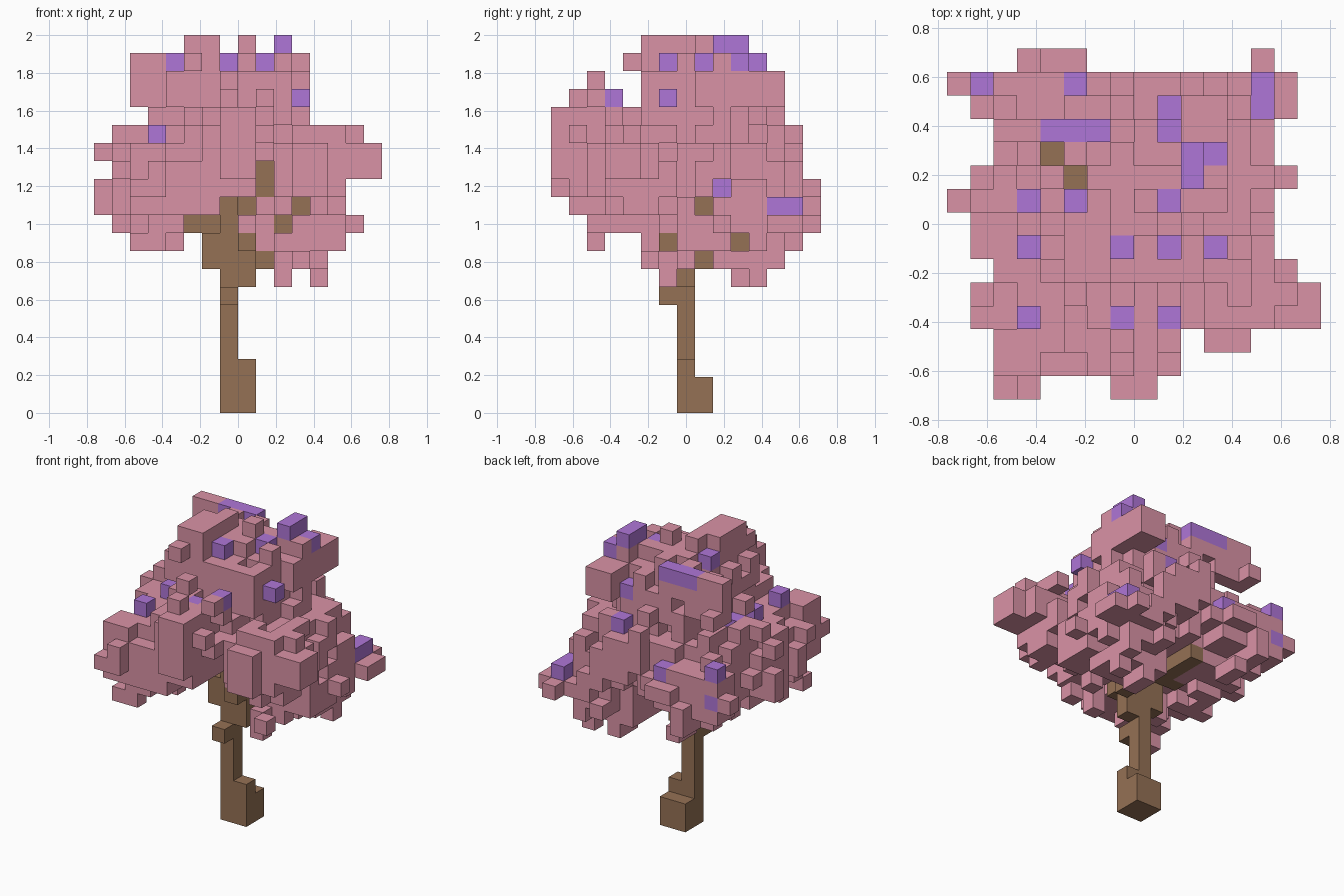
import bpy
import bmesh
import random

random.seed(4)
CELL = 2 / 21
if "Cube" in bpy.data.objects:
    bpy.data.objects.remove(bpy.data.objects["Cube"])


def material(name, colour):
    mat = bpy.data.materials.new(name)
    mat.use_nodes = True
    mat.diffuse_color = (*colour, 1)
    shader = next(n for n in mat.node_tree.nodes if n.type == "BSDF_PRINCIPLED")
    shader.inputs["Base Color"].default_value = (*colour, 1)
    shader.inputs["Roughness"].default_value = 0.9
    return mat


def box(lo, hi):
    """All grid cells from lo to hi, both included."""
    return {(i, j, k) for i in range(lo[0], hi[0] + 1)
            for j in range(lo[1], hi[1] + 1) for k in range(lo[2], hi[2] + 1)}


def outline(rows, first):
    """Turn rows of (start, end) pairs into a set of (column, row) cells."""
    cells = set()
    for row, spans in enumerate(rows, first):
        for start, end in zip(spans[::2], spans[1::2]):
            cells |= {(c, row) for c in range(start, end + 1)}
    return cells


# Crown outlines: width by height, depth by height, width by depth
FRONT = outline([(10, 10, 12, 12), (8, 12), (2, 4, 6, 13), (1, 14), (0, 13),
                 (0, 13), (1, 15), (0, 15), (1, 14), (3, 11), (2, 11),
                 (2, 11), (2, 11), (5, 6, 8, 8, 10, 10)], 7)
SIDE = outline([(6, 6, 10, 11), (5, 12), (2, 2, 5, 13), (2, 14), (1, 14),
                (0, 14), (0, 13), (0, 13), (0, 13), (0, 12), (1, 3, 5, 12),
                (2, 2, 5, 12), (4, 11), (5, 10)], 7)
PLAN = outline([(2, 3, 7, 8), (2, 9), (2, 9, 11, 12), (1, 15), (1, 15),
                (2, 14), (1, 13), (1, 13), (0, 13), (1, 14), (2, 13),
                (2, 13), (1, 14), (0, 14), (3, 5, 13, 13)], 0)

# Rounded leaf clumps: centre and radii in cells
CLUMPS = [((7.8, 8, 17), (4, 4.1, 3.4)),        # top
          ((7.5, 9, 13.4), (6.3, 4.9, 3)),      # middle
          ((4.4, 3.4, 12.6), (3.2, 3.5, 2.9)),  # front right
          ((7.4, 3.2, 14.2), (2.6, 3.4, 3)),    # front
          ((12.4, 4.5, 13.4), (3.4, 2.8, 2.5)),  # front left
          ((11.6, 10.2, 10.8), (3.2, 3.7, 2.9)),  # back left
          ((3.6, 11.6, 12.3), (3.4, 2.9, 2.3)),  # back right
          ((3, 7, 12.6), (2.8, 3.2, 2.6))]      # right


def clump_distance(cell):
    return min(sum((abs(p + .5 - c) / r) ** 2.4
                   for p, c, r in zip(cell, centre, radii))
               for centre, radii in CLUMPS)


# Trunk and branches
branches = (box((7, 7, 7), (7, 7, 11)) | box((6, 7, 8), (8, 7, 9))
            | box((5, 8, 10), (6, 8, 10)) | box((9, 6, 12), (9, 6, 13))
            | {(8, 7, 7), (9, 8, 8), (8, 6, 9), (8, 8, 11),
               (10, 8, 10), (11, 8, 11)})
back_branches = (box((5, 9, 11), (5, 9, 13)) | box((4, 10, 12), (4, 10, 13))
                 | box((6, 9, 10), (6, 11, 10)) | {(10, 10, 9)})
trunk = (box((7, 7, 0), (8, 8, 1)) | box((7, 7, 2), (8, 7, 2))
         | box((7, 7, 3), (7, 7, 6)) | {(7, 6, 6)} | branches | back_branches)

# Blossoms sit on top of the leaves
blossoms = {(1, 13, 14), (5, 13, 13), (9, 12, 15), (13, 12, 11), (13, 13, 11),
            (4, 11, 19), (5, 11, 19), (6, 11, 19), (9, 11, 17), (10, 10, 20),
            (11, 10, 19), (10, 9, 20), (3, 8, 15), (5, 8, 19), (9, 8, 19),
            (3, 6, 15), (7, 6, 19), (9, 6, 17), (11, 6, 17), (3, 3, 15),
            (7, 3, 16), (9, 3, 17)}

# Open spaces in front of, beside, above and below the parts that show
open_cells = box((5, 8, 7), (8, 13, 9)) | box((5, 10, 17), (5, 11, 17))
for i, j, k in branches | {(7, 6, 19), (9, 8, 19), (11, 6, 17), (3, 3, 15)}:
    open_cells |= box((i, 0, k), (i, j - 1, k))
for i, j, k in {(11, 8, 11), (8, 6, 9), (9, 8, 8), (10, 10, 9), (7, 6, 19),
                (9, 8, 19), (6, 11, 19), (12, 9, 12)}:
    open_cells |= box((i + 1, j, k), (15, j, k))
for i, j, k in blossoms | {(5, 9, 13), (4, 10, 13)}:
    open_cells |= box((i, j, k + 1), (i, j, 20))

# Leaves: clumps with ragged surfaces, kept inside the outlines
tips = (box((5, 5, 20), (6, 8, 20)) | box((5, 5, 18), (6, 8, 19))
        | box((2, 11, 17), (6, 11, 19)) | box((2, 0, 12), (3, 0, 12))
        | box((7, 0, 13), (8, 0, 16)) | box((14, 3, 13), (15, 4, 14))
        | box((10, 6, 7), (10, 6, 9)) | box((12, 11, 7), (12, 11, 8))
        | box((10, 10, 7), (10, 11, 8)) | box((4, 12, 9), (4, 13, 9))
        | box((8, 3, 16), (9, 3, 16)) | box((14, 12, 10), (14, 13, 10))
        | box((10, 8, 17), (11, 12, 18)) | box((1, 12, 12), (1, 13, 13))
        | {(8, 8, 20), (5, 4, 19), (9, 2, 17), (11, 9, 19), (10, 9, 19),
           (10, 10, 19), (11, 7, 8), (2, 12, 17)})
hull = {(i, j, k) for i, j, k in box((0, 0, 7), (15, 14, 20))
        if (i, k) in FRONT and (j, k) in SIDE and (i, j) in PLAN}
hull -= open_cells
leaves = {c for c in sorted(hull)
          if c[2] < 20 and clump_distance(c) + random.uniform(0, .7) < 1.23}
leaves |= tips & hull

# Add twigs wherever an outline is still bare
for target, (a, b) in ((FRONT, (0, 2)), (SIDE, (1, 2)), (PLAN, (0, 1))):
    covered = {(c[a], c[b]) for c in leaves | blossoms | trunk}
    for spot in sorted(target - covered):
        choices = [c for c in sorted(hull) if (c[a], c[b]) == spot]
        if choices:
            leaves.add(min(choices, key=clump_distance))

# Two blossoms tucked under leaves
blossoms |= {(12, 9, 12), (1, 13, 12)}
leaves -= blossoms | trunk
solid = leaves | blossoms | trunk

# Each cell side: outward step and its four corners
SIDES = []
for axis in range(3):
    u, v = (axis + 1) % 3, (axis + 2) % 3
    for sign in (0, 1):
        corners = []
        for du, dv in ((0, 0), (1, 0), (1, 1), (0, 1)):
            corner = [0, 0, 0]
            corner[axis], corner[u], corner[v] = sign, du, dv
            corners.append(corner)
        step = [0, 0, 0]
        step[axis] = 1 if sign else -1
        SIDES.append((step, corners if sign else corners[::-1]))


def build(name, cells, mat):
    """Make one blocky object from the outer sides of its cells."""
    bm = bmesh.new()
    for cell in sorted(cells):
        for step, corners in SIDES:
            if tuple(p + s for p, s in zip(cell, step)) in solid:
                continue
            bm.faces.new([bm.verts.new(((cell[0] + x - 8) * CELL,
                                        (cell[1] + y - 7.5) * CELL,
                                        (cell[2] + z) * CELL))
                          for x, y, z in corners])
    bmesh.ops.remove_doubles(bm, verts=bm.verts, dist=CELL / 100)
    mesh = bpy.data.meshes.new(name)
    bm.to_mesh(mesh)
    bm.free()
    mesh.materials.append(mat)
    bpy.context.collection.objects.link(bpy.data.objects.new(name, mesh))


build("trunk", trunk, material("bark brown", (.30, .165, .09)))
build("leaves", leaves, material("leaf pink", (.70, .29, .38)))
build("blossoms", blossoms, material("blossom purple", (.43, .18, .68)))
